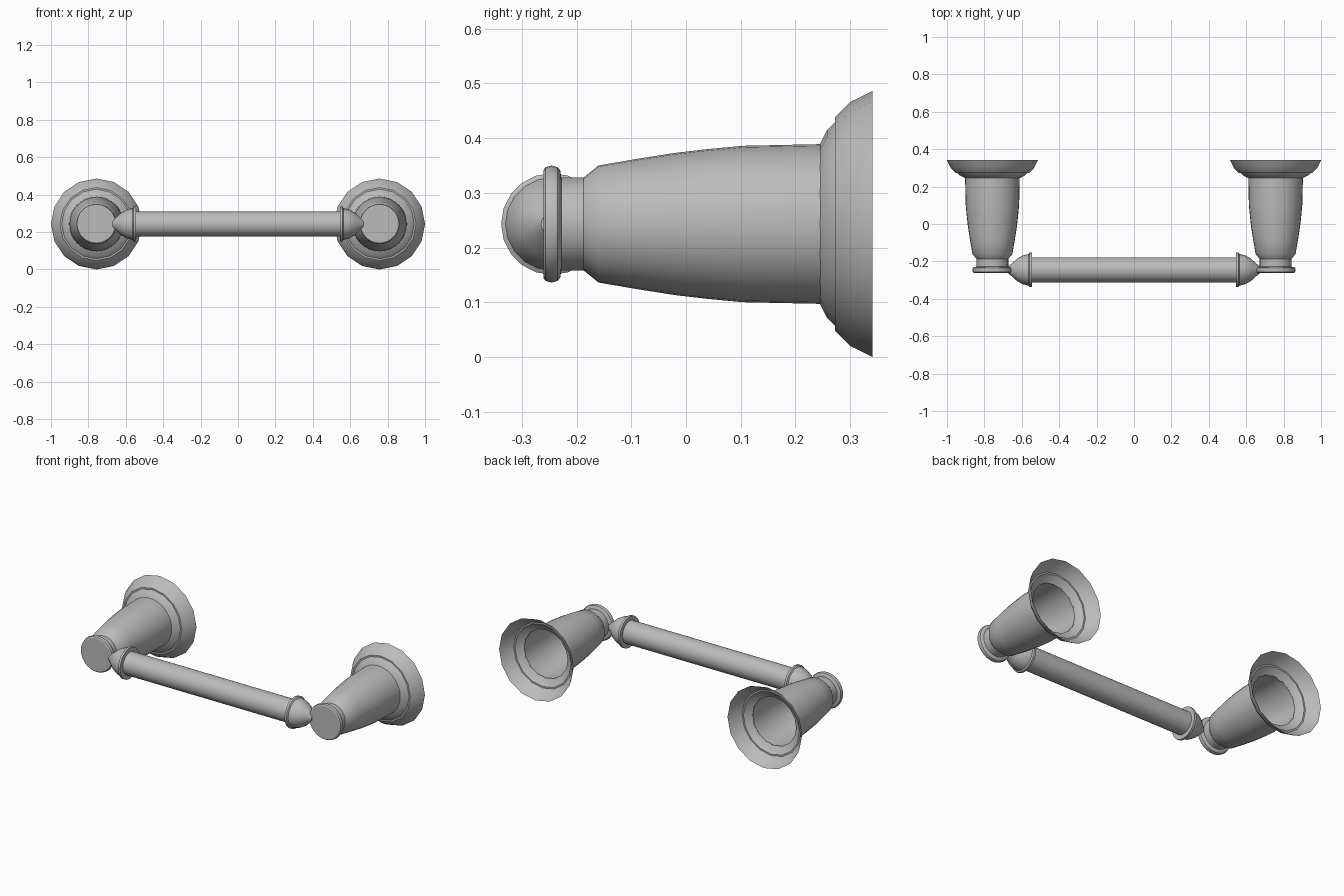
import bpy
import bmesh
from math import cos, sin, pi, radians
from mathutils import Vector

cube = bpy.data.objects.get("Cube")
if cube:
    bpy.data.objects.remove(cube)

# One satin metal colour
metal = bpy.data.materials.new("satin_grey_metal")
metal.use_nodes = True
grey = (0.5, 0.5, 0.5, 1)
metal.diffuse_color = grey
metal.node_tree.nodes["Principled BSDF"].inputs["Base Color"].default_value = grey

AXIS_Z = 0.243
POST_X = 0.757
BAR_Y = -0.245


def lathe(name, origin, axis, profile, sides, close_start=False, close_end=False):
    """Revolve (distance along axis, radius) points around the axis."""
    a = Vector(axis)
    u = Vector((0, 0, 1))
    v = a.cross(u)
    bm = bmesh.new()
    rings = []
    for t, r in profile:
        angles = [2 * pi * i / sides for i in range(sides)]
        rings.append([bm.verts.new(Vector(origin) + a * t + (u * cos(w) + v * sin(w)) * r)
                      for w in angles])
    for lower, upper in zip(rings, rings[1:]):
        for i in range(sides):
            j = (i + 1) % sides
            bm.faces.new((lower[i], lower[j], upper[j], upper[i]))
    if close_start:
        bm.faces.new(rings[0][::-1])
    if close_end:
        bm.faces.new(rings[-1])
    mesh = bpy.data.meshes.new(name)
    bm.to_mesh(mesh)
    bm.free()
    mesh.materials.append(metal)
    mesh.polygons.foreach_set("use_smooth", [True] * len(mesh.polygons))
    mesh.set_sharp_from_angle(angle=radians(32))
    obj = bpy.data.objects.new(name, mesh)
    bpy.context.collection.objects.link(obj)
    return obj


# Hollow post: flat front disc, rounded bead, neck, swelling body
post = [(-0.261, 0.098), (-0.257, 0.104), (-0.246, 0.107), (-0.235, 0.104),
        (-0.23, 0.098), (-0.228, 0.085), (-0.187, 0.085), (-0.16, 0.107),
        (-0.09, 0.119), (-0.02, 0.13), (0.04, 0.137), (0.105, 0.143), (0.246, 0.146)]

# Thin wall flange, stepped and open at the back
flange = [(0.244, 0.144), (0.258, 0.172), (0.272, 0.186), (0.272, 0.195),
          (0.30, 0.223), (0.341, 0.243)]

# Bar end cap: rim collar then dome narrowing to the post
end_cap = [(0.545, 0.093), (0.558, 0.093), (0.563, 0.085), (0.595, 0.077),
           (0.625, 0.06), (0.65, 0.037), (0.672, 0.02)]

for side, s in (("left", 1), ("right", -1)):
    post_origin = (s * POST_X, 0, AXIS_Z)
    lathe(side + "_post", post_origin, (0, 1, 0), post, 32, close_start=True)
    lathe(side + "_wall_flange", post_origin, (0, 1, 0), flange, 16)
    lathe(side + "_bar_cap", (0, BAR_Y, AXIS_Z), (s, 0, 0), end_cap, 20,
          close_start=True, close_end=True)

# Cross bar between the caps
lathe("cross_bar", (0, BAR_Y, AXIS_Z), (1, 0, 0),
      [(-0.55, 0.067), (0.55, 0.067)], 32, close_start=True, close_end=True)
